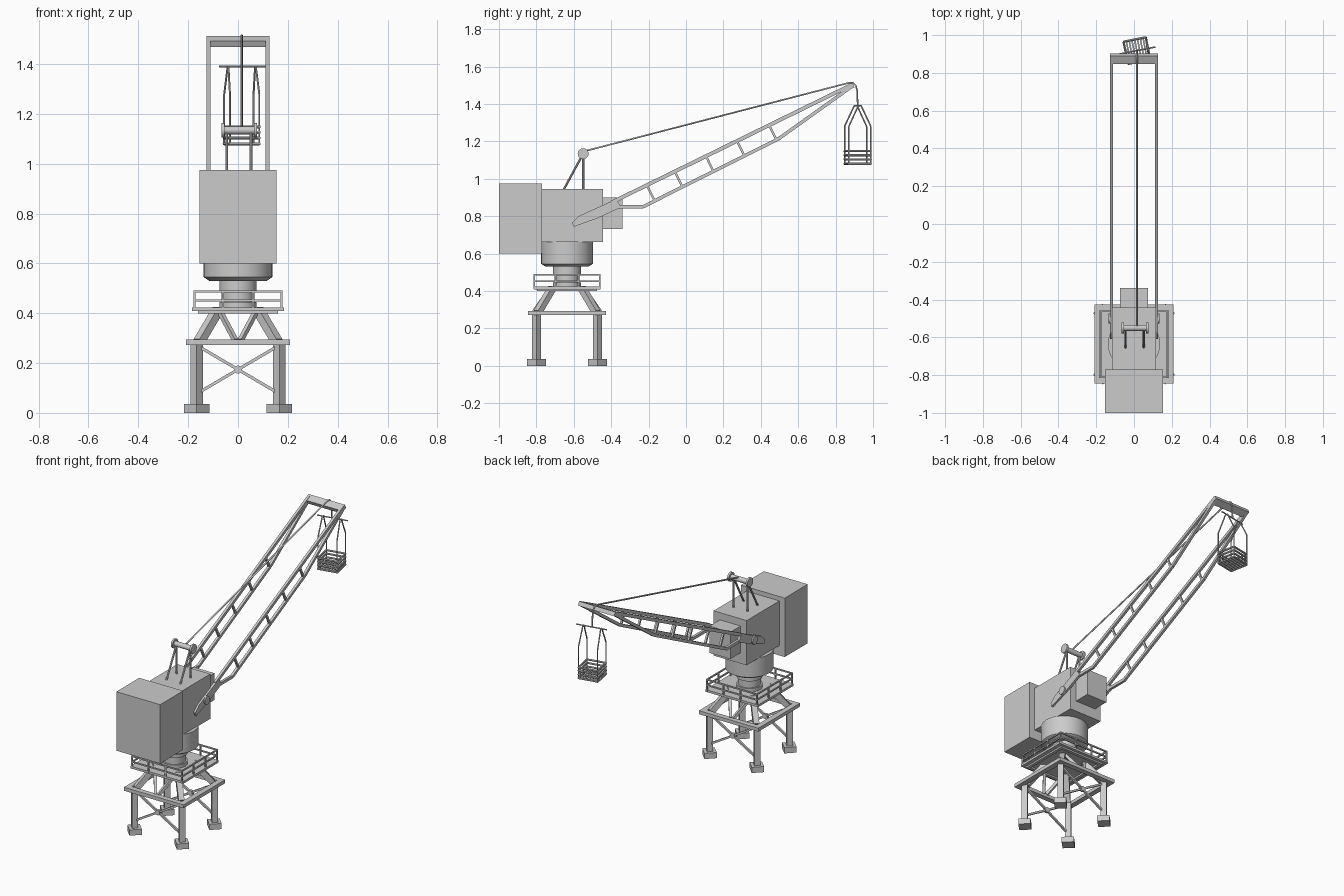
import bpy, bmesh, math
from mathutils import Matrix, Vector

cube = bpy.data.objects.get("Cube")
if cube:
    bpy.data.objects.remove(cube, do_unlink=True)

steel = bpy.data.materials.new("grey steel")
steel.use_nodes = True
COLOUR = (0.6, 0.6, 0.6, 1)
steel.diffuse_color = COLOUR
steel.node_tree.nodes["Principled BSDF"].inputs["Base Color"].default_value = COLOUR

AXIS = -0.636          # tower centre in y
SIDES = (-1, 1)


def finish(name, bm, smooth=False):
    bmesh.ops.recalc_face_normals(bm, faces=bm.faces)
    mesh = bpy.data.meshes.new(name)
    bm.to_mesh(mesh)
    bm.free()
    mesh.materials.append(steel)
    obj = bpy.data.objects.new(name, mesh)
    bpy.context.collection.objects.link(obj)
    if smooth:
        bpy.ops.object.select_all(action='DESELECT')
        obj.select_set(True)
        bpy.context.view_layer.objects.active = obj
        bpy.ops.object.shade_smooth_by_angle(angle=math.radians(35))
    return obj


def place(a, b, roll=0):
    a, b = Vector(a), Vector(b)
    d = b - a
    turn = Matrix.Identity(4)
    if abs(d.x) + abs(d.y) > 1e-5:
        turn = d.to_track_quat('Z', 'Y').to_matrix().to_4x4()
    return Matrix.Translation((a + b) / 2) @ turn @ Matrix.Rotation(roll, 4, 'Z'), d.length


def beam(bm, a, b, w, h=None, roll=0):
    m, length = place(a, b, roll)
    bmesh.ops.create_cube(bm, size=1, matrix=m @ Matrix.Diagonal((w, h or w, length, 1)))


def rod(bm, a, b, r, r2=None, sides=10):
    m, length = place(a, b)
    bmesh.ops.create_cone(bm, cap_ends=True, segments=sides, radius1=r,
                          radius2=r if r2 is None else r2, depth=length, matrix=m)


def box(name, half_x, y0, y1, z0, z1):
    bm = bmesh.new()
    zc = (z0 + z1) / 2
    beam(bm, (0, y0, zc), (0, y1, zc), 2 * half_x, z1 - z0)
    finish(name, bm)


def ring(bm, half, z, w, h=None):
    """Square of four beams around the tower axis."""
    for s in SIDES:
        beam(bm, (-half - w / 2, AXIS + s * half, z), (half + w / 2, AXIS + s * half, z), w, h)
        beam(bm, (s * half, AXIS - half, z), (s * half, AXIS + half, z), w, h)


# Feet, legs and slanted struts, set diagonally at the corners
feet, legs, struts = bmesh.new(), bmesh.new(), bmesh.new()
for sx in SIDES:
    for sy in SIDES:
        x, y = sx * 0.166, AXIS + sy * 0.163
        beam(feet, (x, y, 0), (x, y, 0.036), 0.072, roll=math.pi / 4)
        beam(legs, (x, y, 0.03), (x, y, 0.28), 0.035, roll=math.pi / 4)
        beam(struts, (sx * 0.157, AXIS + sy * 0.157, 0.285),
             (sx * 0.08, AXIS + sy * 0.08, 0.415), 0.034)
        beam(struts, (sx * 0.01, AXIS + sy * 0.175, 0.29),
             (sx * 0.075, AXIS + sy * 0.09, 0.412), 0.018)
finish("feet", feet)
finish("legs", legs)
finish("slanted_struts", struts)

# Cross braces on the front and back
bm = bmesh.new()
for sy in SIDES:
    y = AXIS + sy * 0.163
    for s in SIDES:
        beam(bm, (-0.155 * s, y, 0.265), (0.155 * s, y, 0.083), 0.012)
    rod(bm, (0, y - 0.009, 0.174), (0, y + 0.009, 0.174), 0.016, sides=16)
finish("cross_braces", bm)

# Lower frame, platform and railing
bm = bmesh.new()
ring(bm, 0.192, 0.283, 0.034, 0.022)
finish("lower_frame", bm)
bm = bmesh.new()
beam(bm, (0, AXIS - 0.178, 0.416), (0, AXIS + 0.178, 0.416), 0.37, 0.014)
ring(bm, 0.15, 0.406, 0.02, 0.014)
finish("platform", bm)
bm = bmesh.new()
for z in (0.452, 0.487):
    ring(bm, 0.175, z, 0.008)
for sx in SIDES:
    for sy in SIDES:
        for x, y in ((0.175, 0.175), (0.175, 0.06), (0.06, 0.175)):
            x, y = sx * x, AXIS + sy * y
            beam(bm, (x, y, 0.41), (x, y, 0.49), 0.008)
finish("railing", bm)

# Slewing column: (bottom z, top z, bottom radius, top radius)
bm = bmesh.new()
for z0, z1, r0, r1 in ((0.42, 0.54, 0.066, 0.066), (0.42, 0.445, 0.075, 0.075),
                       (0.49, 0.53, 0.075, 0.075), (0.53, 0.545, 0.115, 0.138),
                       (0.545, 0.665, 0.138, 0.138)):
    rod(bm, (0, AXIS, z0), (0, AXIS, z1), r0, r1, 48)
finish("slewing_column", bm, True)

# Housing
box("machine_house", 0.116, -0.775, -0.443, 0.662, 0.946)
box("counterweight", 0.154, -1.0, -0.77, 0.60, 0.974)
box("driver_cab", 0.073, -0.445, -0.34, 0.73, 0.90)

# Boom trusses with root plates and pivots
chords, plates, pivots = bmesh.new(), bmesh.new(), bmesh.new()
top_a, top_b = Vector((0, -0.40, 0.872)), Vector((0, 0.885, 1.502))
lower = [(-0.40, 0.85), (-0.23, 0.85), (0.497, 1.215), (0.875, 1.485)]
outline = [(-0.61, 0.765), (-0.575, 0.80), (-0.375, 0.89), (-0.345, 0.848),
           (-0.47, 0.79), (-0.60, 0.743)]
slope = (top_b - top_a).normalized()
drop = Vector((0, slope.z, -slope.y))
for s in SIDES:
    off = Vector((s * 0.119, 0, 0))
    beam(chords, top_a + off, top_b + off, 0.016, 0.02)
    for (y0, z0), (y1, z1) in zip(lower, lower[1:]):
        beam(chords, off + Vector((0, y0, z0)), off + Vector((0, y1, z1)), 0.016, 0.018)
    for y in (-0.209, -0.06, 0.107, 0.273, 0.445):
        p = top_a + slope * ((y - top_a.y) / slope.y) + off
        beam(chords, p, p + drop * 0.096, 0.012)
    face = plates.faces.new([plates.verts.new((s * 0.112, y, z)) for y, z in outline])
    grown = bmesh.ops.extrude_face_region(plates, geom=[face])
    moved = [v for v in grown["geom"] if isinstance(v, bmesh.types.BMVert)]
    bmesh.ops.translate(plates, vec=(s * 0.016, 0, 0), verts=moved)
    rod(pivots, (s * 0.11, -0.50, 0.805), (s * 0.136, -0.50, 0.805), 0.026, sides=24)
finish("boom_trusses", chords)
finish("boom_root_plates", plates)
finish("boom_pivots", pivots, True)
bm = bmesh.new()
beam(bm, top_b - slope * 0.035 - Vector((0, 0, 0.006)), top_b + slope * 0.012 - Vector((0, 0, 0.006)),
     0.254, 0.026)
finish("boom_tip_crossbar", bm)

# Winch drum on its stand
bm = bmesh.new()
WY, WZ = -0.55, 1.134
rod(bm, (-0.06, WY, WZ), (0.07, WY, WZ), 0.016, sides=24)
for x in (-0.06, 0.07):
    rod(bm, (x - 0.006, WY, WZ), (x + 0.006, WY, WZ), 0.029, sides=24)
for x in (-0.045, 0.052):
    rod(bm, (x, WY, WZ), (x, WY, 0.94), 0.006)
    rod(bm, (x, WY, WZ), (x, -0.655, 0.94), 0.006)
finish("winch", bm, True)


def cable(name, points, r):
    curve = bpy.data.curves.new(name, 'CURVE')
    curve.dimensions = '3D'
    curve.bevel_depth = r
    curve.bevel_resolution = 1
    curve.use_fill_caps = True
    spline = curve.splines.new('POLY')
    spline.points.add(len(points) - 1)
    for p, co in zip(spline.points, points):
        p.co = (*co, 1)
    curve.materials.append(steel)
    bpy.context.collection.objects.link(bpy.data.objects.new(name, curve))


# Hoist cable running over the boom tip
HX, HY = 0.015, 0.918
cable("hoist_cable", [(HX, WY + 0.01, 1.148), (HX, 0.875, 1.514), (HX, 0.895, 1.512),
                      (HX, 0.908, 1.497), (HX, 0.915, 1.47), (HX, HY, 1.39)], 0.005)

# Hanging basket, turned slightly about its cable
rails, slings, floor = bmesh.new(), bmesh.new(), bmesh.new()
H = 0.06
for z in (1.08, 1.103, 1.126, 1.148):
    for s in SIDES:
        rod(rails, (-H, s * H, z), (H, s * H, z), 0.006, sides=8)
        rod(rails, (s * H, -H, z), (s * H, H, z), 0.006, sides=8)
for i in range(9):
    x = -H + i * H / 4
    beam(floor, (x, -H, 1.077), (x, H, 1.077), 0.008, 0.005)
rod(slings, (-0.092, 0, 1.39), (0.1, 0, 1.39), 0.004, sides=8)
for sx in SIDES:
    for sy in SIDES:
        knee = (sx * H, sy * H, 1.28)
        rod(slings, (sx * 0.056, sy * 0.008, 1.39), knee, 0.004, sides=8)
        rod(slings, knee, (sx * H, sy * H, 1.075), 0.004, sides=8)
for name, bm in (("basket_rails", rails), ("basket_floor", floor), ("basket_slings", slings)):
    obj = finish(name, bm, name != "basket_floor")
    obj.location = (HX, HY, 0)
    obj.rotation_euler.z = math.radians(11)
